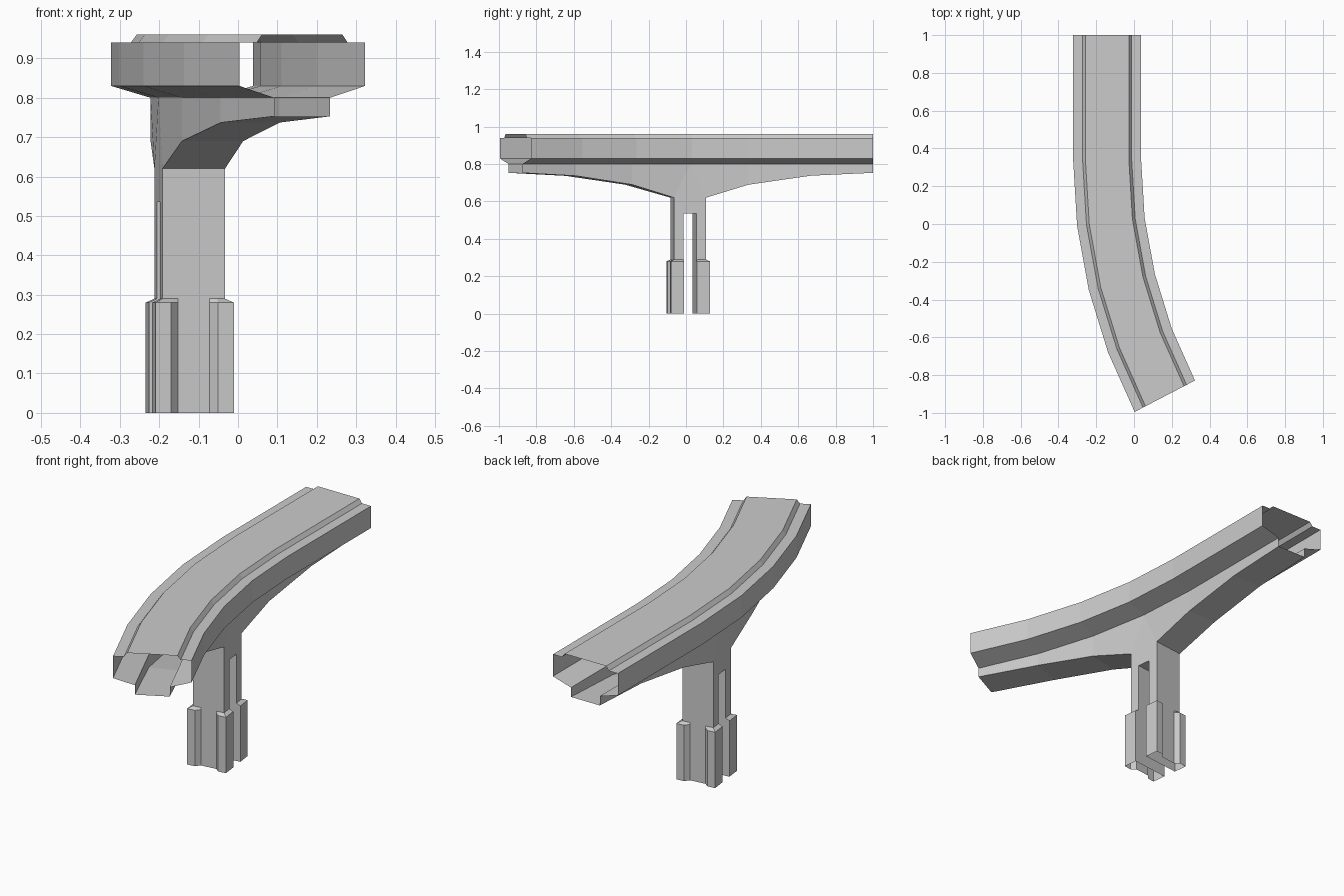
import bpy, bmesh
from math import sin, cos, radians

if "Cube" in bpy.data.objects:
    bpy.data.objects.remove(bpy.data.objects["Cube"])

X0, Y0, R, STEP = -0.142, 0.335, 2.7, radians(27.5 / 4)


def make(name, verts, faces):
    mesh = bpy.data.meshes.new(name)
    mesh.from_pydata(verts, [], faces)
    bm = bmesh.new()
    bm.from_mesh(mesh)
    bmesh.ops.remove_doubles(bm, verts=bm.verts, dist=1e-5)
    bmesh.ops.recalc_face_normals(bm, faces=bm.faces)
    bm.to_mesh(mesh)
    bm.free()
    ob = bpy.data.objects.new(name, mesh)
    bpy.context.collection.objects.link(ob)
    return ob


# Path stations (x, y, heading): straight run from the back, then an arc to the front
path = [(X0, 1.0, 0), (X0, 0.67, 0)]
path += [(X0 + R * (1 - cos(i * STEP)), Y0 - R * sin(i * STEP), i * STEP) for i in range(5)]
PIER = 3


def place(station, u, v, z):
    """Local across (u) and backward (v) offsets at a path station."""
    x, y, a = station
    return (x + u * cos(a) - v * sin(a), y + u * sin(a) + v * cos(a), z)


# Deck: open-ended hollow shell with a raised roadway
half = [(-.08, .80), (-.18, .83), (-.18, .94), (-.13, .94), (-.115, .96)]
profile = half + [(-u, z) for u, z in reversed(half)]
n = len(profile)
verts = [place(s, u, 0, z) for s in path for u, z in profile]
faces = [(i * n + j, i * n + j + 1, (i + 1) * n + j + 1, (i + 1) * n + j)
         for i in range(len(path) - 1) for j in range(n - 1)]
make("deck", verts, faces)

# Haunched beam below the deck, deepest at the pier
bottom_z = [.753, .738, .69, .62, .69, .737, .753]
verts, faces = [], []


def add(*pts):
    faces.append(tuple(range(len(verts), len(verts) + len(pts))))
    verts.extend(pts)


def low(i, u, side):
    v = side * 0.085 if i == PIER else 0
    return place(path[i], u, v, bottom_z[i])


for i in range(len(path) - 1):
    for u in (-.08, .08):
        add(place(path[i], u, 0, .80), place(path[i + 1], u, 0, .80),
            low(i + 1, u, 1), low(i, u, -1))
    add(low(i, -.08, -1), low(i, .08, -1), low(i + 1, .08, 1), low(i + 1, -.08, 1))
for u in (-.08, .08):
    add(place(path[PIER], u, 0, .80), low(PIER, u, 1), low(PIER, u, -1))
make("haunched_beam", verts, faces)

# Pier: two legs split by a slot, with corner brackets at the foot
foot = [(-.10, .034), (-.10, .105), (-.06, .105), (-.04, .085)]
foot += [(-u, v) for u, v in reversed(foot)]
leg = [(max(-.08, min(.08, u)), min(.085, v)) for u, v in foot]
verts, faces = [], []
for side in (1, -1):
    rings = [(foot, 0), (foot, .28), (leg, .29), (leg, .535)]
    for (p, za), (q, zb) in zip(rings, rings[1:]):
        for j in range(8):
            k = (j + 1) % 8
            add(*[place(path[PIER], u, side * v, z) for (u, v), z in
                  ((p[j], za), (p[k], za), (q[k], zb), (q[j], zb))])
# Solid head above the slot
head = [(-.08, -.085), (-.08, -.034), (-.08, .034), (-.08, .085),
        (.08, .085), (.08, .034), (.08, -.034), (.08, -.085)]
for j in range(8):
    a, b = head[j], head[(j + 1) % 8]
    add(*[place(path[PIER], u, v, z) for (u, v), z in
          ((a, .535), (b, .535), (b, .62), (a, .62))])
add(*[place(path[PIER], *head[j], .535) for j in (1, 2, 5, 6)])
make("pier", verts, faces)
